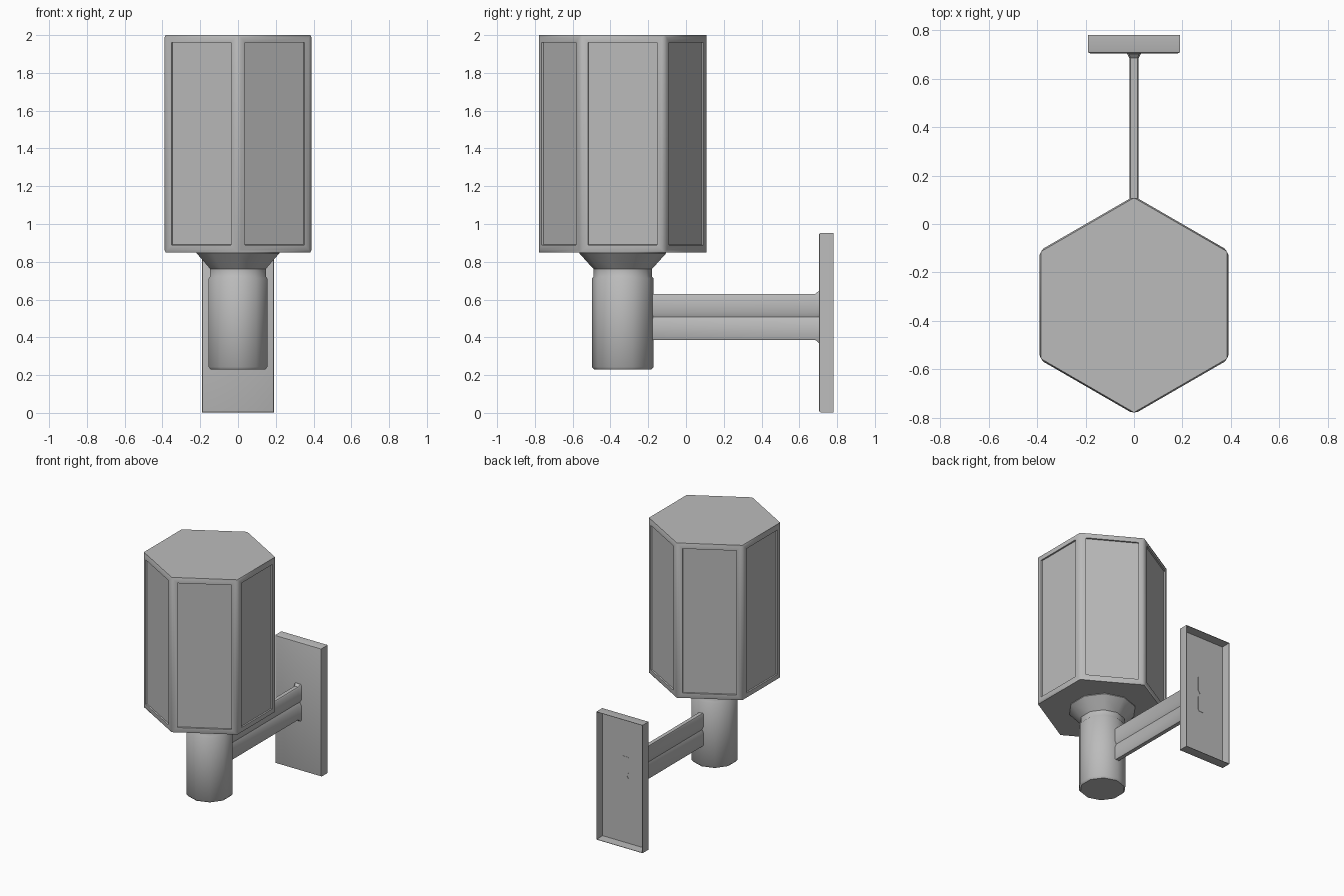
import bpy, bmesh, math
from mathutils import Vector

default = bpy.data.objects.get("Cube")
if default:
    bpy.data.objects.remove(default)

grey = bpy.data.materials.new("satin grey")
grey.use_nodes = True
colour = (0.5, 0.5, 0.5, 1)
grey.diffuse_color = colour
grey.node_tree.nodes["Principled BSDF"].inputs["Base Color"].default_value = colour

AXIS_Y = -0.335   # vertical axis of lantern and holder
ARM_Z = 0.508     # centre height of the arm


def finish(name, bm, angle=40):
    bmesh.ops.recalc_face_normals(bm, faces=bm.faces)
    mesh = bpy.data.meshes.new(name)
    bm.to_mesh(mesh)
    bm.free()
    mesh.materials.append(grey)
    obj = bpy.data.objects.new(name, mesh)
    bpy.context.collection.objects.link(obj)
    bpy.ops.object.select_all(action='DESELECT')
    obj.select_set(True)
    bpy.context.view_layer.objects.active = obj
    bpy.ops.object.shade_smooth_by_angle(angle=math.radians(angle))
    return obj


def loft(name, rings, angle=40):
    """Skin a list of equal-length point rings and cap both ends."""
    bm = bmesh.new()
    loops = [[bm.verts.new(p) for p in ring] for ring in rings]
    count = len(loops[0])
    for a, b in zip(loops, loops[1:]):
        for i in range(count):
            j = (i + 1) % count
            bm.faces.new((a[i], a[j], b[j], b[i]))
    bm.faces.new(loops[0])
    bm.faces.new(loops[-1])
    return finish(name, bm, angle)


def polygon(radius, z, sides):
    """Regular ring around the lantern axis with a corner on the y axis."""
    turns = [math.tau * i / sides for i in range(sides)]
    return [(radius * math.sin(t), AXIS_Y + radius * math.cos(t), z) for t in turns]


# Hexagonal lantern: soft raised frames around recessed panels
bm = bmesh.new()
low, high = ([bm.verts.new(p) for p in polygon(0.443, z, 6)] for z in (0.85, 2.0))
bm.faces.new(low)
bm.faces.new(high)
sides = [bm.faces.new((low[i], low[(i + 1) % 6], high[(i + 1) % 6], high[i]))
         for i in range(6)]
bmesh.ops.recalc_face_normals(bm, faces=bm.faces)
for width, depth in ((0.02, 0.006), (0.035, 0), (0.002, -0.01)):
    bmesh.ops.inset_individual(bm, faces=sides, thickness=width, depth=depth)
finish("lantern", bm)

# Ten-sided holder, neck and flared cup turned from one profile
profile = [(0.152, 0.23), (0.163, 0.243), (0.163, 0.712), (0.155, 0.722),
           (0.155, 0.762), (0.23, 0.845), (0.23, 0.855)]
loft("holder", [polygon(r, z, 10) for r, z in profile])


# Arm: slim bar with a groove along each side, flared at the wall
def arm_section(y, half_width, half_height):
    w, h = half_width, half_height
    right = [(w * 0.75, -h), (w, -h * 0.93), (w, -0.024), (w * 0.5, 0),
             (w, 0.024), (w, h * 0.93), (w * 0.75, h)]
    outline = right + [(-x, z) for x, z in reversed(right)]
    return [(x, y, ARM_Z + z) for x, z in outline]


loft("arm", [arm_section(-0.2, 0.019, 0.122), arm_section(0.685, 0.019, 0.122),
             arm_section(0.703, 0.028, 0.138), arm_section(0.714, 0.028, 0.138)])

# Wall plate: shallow tray, open towards the wall
bm = bmesh.new()
bmesh.ops.create_cube(bm, size=1)
for v in bm.verts:
    v.co = Vector((v.co.x * 0.38, 0.743 + v.co.y * 0.076, 0.478 + v.co.z * 0.95))
front = min(bm.faces, key=lambda f: f.calc_center_median().y)
bmesh.ops.bevel(bm, geom=list(front.edges), offset=0.008, segments=2,
                profile=0.5, affect='EDGES')
bm.faces.ensure_lookup_table()
back = max(bm.faces, key=lambda f: f.calc_center_median().y)
bmesh.ops.inset_individual(bm, faces=[back], thickness=0.004, depth=0)
bmesh.ops.inset_individual(bm, faces=[back], thickness=0.001, depth=-0.069)
finish("wall_plate", bm)
